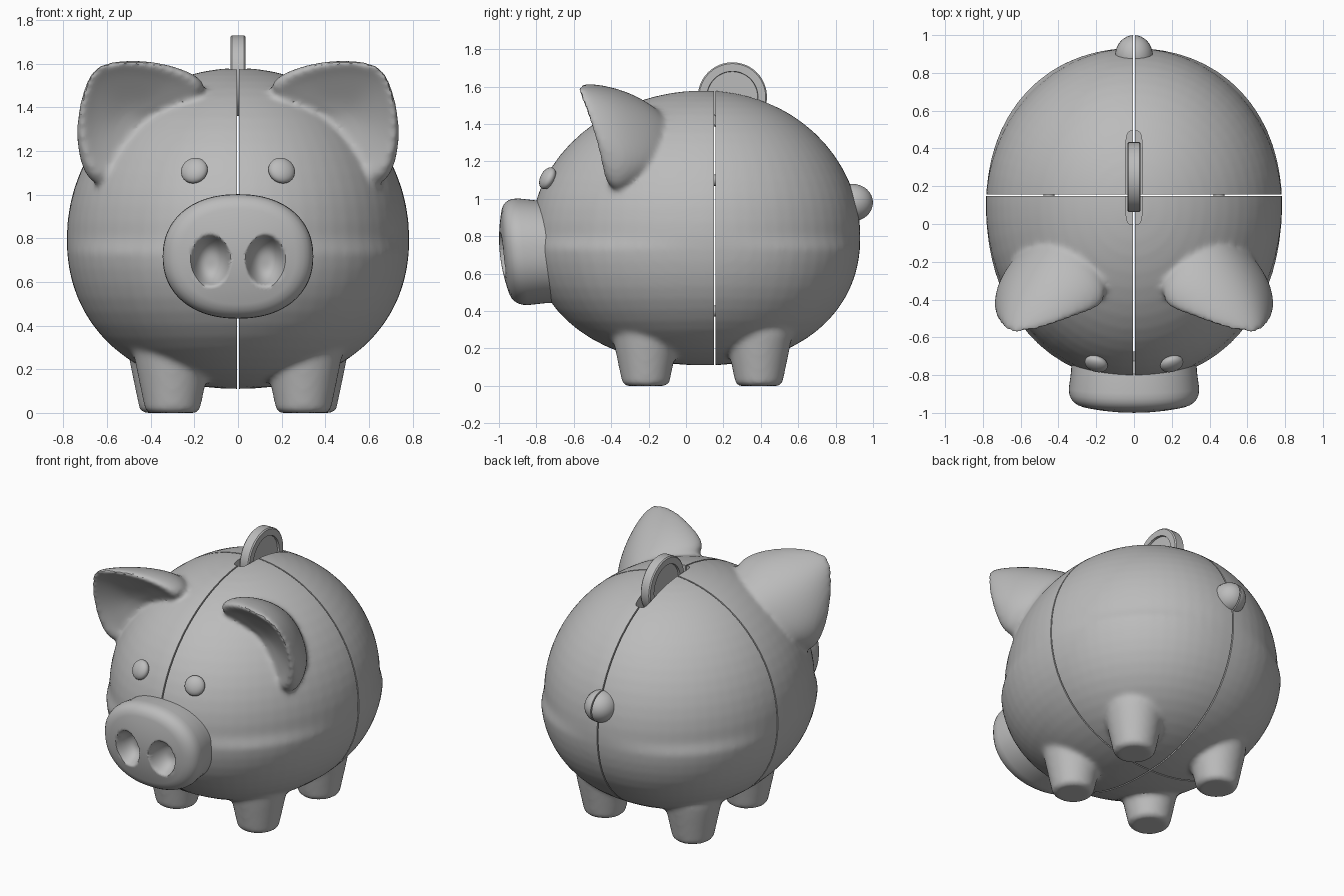
import bpy, bmesh
from math import cos, sin, pi, copysign
from mathutils import Vector as V, Matrix

if "Cube" in bpy.data.objects:
    bpy.data.objects.remove(bpy.data.objects["Cube"], do_unlink=True)

grey = bpy.data.materials.new("plain grey")
grey.use_nodes = True
grey.diffuse_color = (0.5, 0.5, 0.5, 1)
grey.node_tree.nodes["Principled BSDF"].inputs["Base Color"].default_value = (0.5, 0.5, 0.5, 1)

SEAM_Y = 0.153   # plane between front and back shells
GAP = 0.004      # half width of the seams
BODY = V((0, 0.1, 0.8))


def make(name, bm, angle=40):
    bmesh.ops.recalc_face_normals(bm, faces=bm.faces)
    me = bpy.data.meshes.new(name)
    bm.to_mesh(me)
    bm.free()
    ob = bpy.data.objects.new(name, me)
    bpy.context.collection.objects.link(ob)
    me.materials.append(grey)
    bpy.ops.object.select_all(action='DESELECT')
    ob.select_set(True)
    bpy.context.view_layer.objects.active = ob
    bpy.ops.object.shade_smooth_by_angle(angle=angle * pi / 180)
    return ob


def ring(c, u, v, n=32, p=2):
    def s(t):
        return copysign(abs(t) ** (2 / p), t)
    return [V(c) + V(u) * s(cos(2 * pi * i / n)) + V(v) * s(sin(2 * pi * i / n)) for i in range(n)]


def loft(rings):
    bm = bmesh.new()
    rows = [[bm.verts.new(p) for p in r] for r in rings]
    n = len(rows[0])
    for a, b in zip(rows, rows[1:]):
        for i in range(n):
            bm.faces.new((a[i], a[(i + 1) % n], b[(i + 1) % n], b[i]))
    bm.faces.new(rows[0])
    bm.faces.new(rows[-1])
    return bm


def ball(matrix, n=32):
    bm = bmesh.new()
    bmesh.ops.create_uvsphere(bm, u_segments=n, v_segments=n // 2, radius=1, matrix=matrix)
    return bm


def baked(ob):
    """Mesh with modifiers applied; the source object is removed."""
    dg = bpy.context.evaluated_depsgraph_get()
    me = bpy.data.meshes.new_from_object(ob.evaluated_get(dg))
    bpy.data.objects.remove(ob, do_unlink=True)
    return me


def piece(name, me, planes):
    """Keep the part of a mesh on the outer side of each plane, capping the cuts."""
    bm = bmesh.new()
    bm.from_mesh(me)
    for co, no in planes:
        cut = bmesh.ops.bisect_plane(bm, geom=bm.verts[:] + bm.edges[:] + bm.faces[:],
                                     plane_co=co, plane_no=no, clear_inner=True)
        edges = [g for g in cut["geom_cut"] if isinstance(g, bmesh.types.BMEdge)]
        bmesh.ops.triangle_fill(bm, edges=edges, use_beauty=True)
    return make(name, bm)


def side_plane(s):
    return (V((s * GAP, 0, 0)), V((s, 0, 0)))


# Round body, with a slightly fuller belly
parts = []
body = ball(Matrix(), 64)
for v in body.verts:
    p = 2.17 if v.co.z < 0 else 2
    x, y, z = v.co / sum(abs(c) ** p for c in v.co) ** (1 / p)
    v.co = BODY + V((x * 0.785, y * (0.93 if y < 0 else 0.833), z * (0.78 if z > 0 else 0.69)))
parts.append(baked(make("body_form", body)))

# Ears: a hollow front with a thick rim, lofted back to a wide root on the body
RIM = [V(p) for p in (
    (.14, -.42, 1.49), (.27, -.47, 1.57), (.42, -.53, 1.61), (.56, -.57, 1.615),
    (.66, -.58, 1.59), (.70, -.54, 1.5), (.725, -.49, 1.36), (.71, -.45, 1.22),
    (.65, -.42, 1.07), (.52, -.38, 1.12), (.4, -.37, 1.22), (.27, -.35, 1.38))]
ROOT = [V(p) for p in (
    (.2, -.22, 1.47), (.28, -.14, 1.48), (.38, -.1, 1.46), (.46, -.09, 1.42),
    (.53, -.1, 1.36), (.59, -.12, 1.28), (.64, -.16, 1.2), (.66, -.22, 1.13),
    (.63, -.3, 1.06), (.5, -.3, 1.1), (.38, -.28, 1.2), (.27, -.25, 1.36))]
FLOOR = V((.46, -.37, 1.36))
AXIS = V((.45, -.3, 1.35))


def bulge(t, push):
    mids = [p.lerp(q, t) for p, q in zip(rim, ROOT)]
    return [p + (p - AXIS).normalized() * push for p in mids]


rim = [FLOOR + (p - FLOOR) * 1.05 for p in RIM]
ear_rings = [[p.lerp(FLOOR, t) for p in rim] for t in (0.8, 0.5, 0.18)]
ear_rings += [[p.lerp(FLOOR, 0.05) + V((0, -.015, 0)) for p in rim], bulge(0.1, 0.02),
              bulge(0.5, 0.055), ROOT, [p.lerp(V((.3, 0, 1.1)), 0.3) for p in ROOT]]
for s in (1, -1):
    ear = make("ear_form", loft([[V((p.x * s, p.y, p.z)) for p in r] for r in ear_rings]))
    ear.modifiers.new("round", 'SUBSURF').levels = 3
    parts.append(baked(ear))

# Four tapered legs
    for x, y in ((0.30, -0.215), (0.325, 0.39)):
        rings = [ring((s * x, y, z), (r, 0, 0), (0, r, 0), 32)
                 for r, z in ((.108, 0), (.126, .014), (.165, .2), (.178, .27), (.17, .45))]
        parts.append(baked(make("leg_form", loft(rings))))

# Blend body, ears and legs into one skin
bm = bmesh.new()
for me in parts:
    bm.from_mesh(me)
skin = make("skin_form", bm)
rm = skin.modifiers.new("blend", 'REMESH')
rm.mode, rm.voxel_size, rm.use_smooth_shade = 'VOXEL', 0.015, True
sm = skin.modifiers.new("soften", 'SMOOTH')
sm.factor, sm.iterations = 0.5, 10

# Coin slot with rounded ends
slot = make("slot_cutter", loft([ring((0, 0.245, z), (.045, 0, 0), (0, .247, 0), 48, 5)
                                 for z in (1.33, 1.75)]))
slot.hide_render = True
cut = skin.modifiers.new("slot", 'BOOLEAN')
cut.operation, cut.solver, cut.object = 'DIFFERENCE', 'EXACT', slot
shell = baked(skin)
bpy.data.objects.remove(slot, do_unlink=True)

# Shell split into four quarters
for s, side in ((1, "left"), (-1, "right")):
    for d, end in ((-1, "front"), (1, "back")):
        piece(f"{end}_{side}_shell", shell,
              [side_plane(s), (V((0, SEAM_Y + d * GAP, 0)), V((0, d, 0)))])

# Round tail, split along the seam
tail = baked(make("tail_form", ball(Matrix.LocRotScale(
    V((0, 0.89, 0.98)), None, V((.1, .11, .1))))))
for s, side in ((1, "left"), (-1, "right")):
    piece(f"tail_{side}", tail, [side_plane(s)])

# Snout: tilted domed face with soft nostril hollows
profile = [(.955, -.7), (.965, -.78), (1, -.87), (.993, -.9), (.97, -.922), (.93, -.94), (.87, -.955)]
profile += [(k / 30, -.996 + .05 * (k / 30) ** 2) for k in range(24, 0, -1)]
snout = loft([ring((0, y, 0.717), (0.345 * k, 0, 0), (0, 0, 0.285 * k), 96, 2.2) for k, y in profile])
for v in snout.verts:
    r2 = ((abs(v.co.x) - .125) / .09) ** 2 + ((v.co.z - .698) / .118) ** 2
    if v.co.y < -.9 and r2 < 1:
        v.co.y += .11 * (1 - r2 ** 1.5)
    v.co.y -= .09 * (v.co.z - .717)
make("snout", snout, 60)

# Eyes lying on the body surface
for s, side in ((1, "left"), (-1, "right")):
    at = V((s * 0.2, -0.74, 1.11))
    d = at - BODY
    normal = V((d.x / 0.785 ** 2, d.y / 0.93 ** 2, d.z / 0.78 ** 2))
    make(f"eye_{side}", ball(Matrix.LocRotScale(
        at, normal.to_track_quat('Z', 'Y'), V((.063, .063, .036)))))

# Coin with a raised rim, standing in the slot
make("coin", loft([ring((x, 0.248, 1.545), (0, r, 0), (0, 0, r), 48) for r, x in (
    (.135, -.022), (.137, -.035), (.178, -.035), (.185, -.028),
    (.185, .028), (.178, .035), (.137, .035), (.135, .022))]), 30)

# Locating pins bridging the front and back shells
for x in (-0.45, 0.45):
    for z in (0.4, 1.1):
        make("seam_pin", loft([ring((x, y, z), (.03, 0, 0), (0, 0, .03), 16)
                               for y in (SEAM_Y - .06, SEAM_Y + .06)]))
